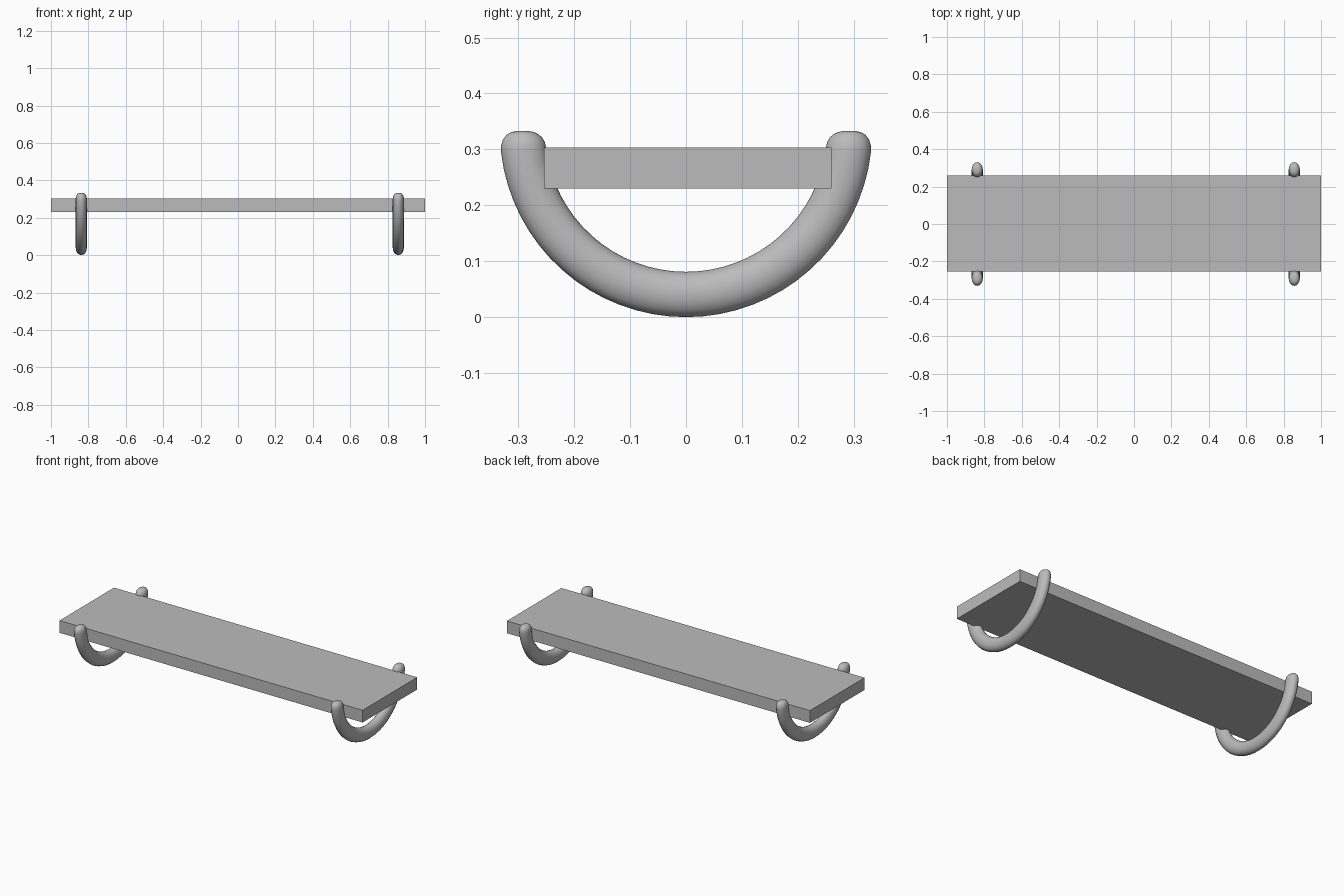
import bpy, bmesh
from math import sin, cos, pi

if "Cube" in bpy.data.objects:
    bpy.data.objects.remove(bpy.data.objects["Cube"])

grey = bpy.data.materials.new("plain grey")
grey.diffuse_color = (0.5, 0.5, 0.5, 1)
grey.use_nodes = True
grey.node_tree.nodes["Principled BSDF"].inputs["Base Color"].default_value = grey.diffuse_color


def finish(bm, name):
    bmesh.ops.recalc_face_normals(bm, faces=bm.faces[:])
    mesh = bpy.data.meshes.new(name)
    bm.to_mesh(mesh)
    bm.free()
    mesh.materials.append(grey)
    obj = bpy.data.objects.new(name, mesh)
    bpy.context.collection.objects.link(obj)
    return obj


# flat shelf board
bm = bmesh.new()
bmesh.ops.create_cube(bm, size=1)
bmesh.ops.scale(bm, vec=(2.0, 0.514, 0.073), verts=bm.verts)
bmesh.ops.translate(bm, vec=(0, 0.003, 0.2665), verts=bm.verts)
finish(bm, "shelf_board")

# half-ring supports: oval tube swept along a half circle, domed ends
R, CZ, RAD, WID, SIDES = 0.2925, 0.333, 0.0405, 0.03, 16
DOME = 0.115  # angle taken up by each rounded end


def support(name, x):
    dome = [(DOME * (1 - sin(a)), cos(a) ** 0.65)
            for a in [pi / 2 * k / 6 for k in (5.85, 5.4, 4.6, 3.6, 2.4, 1.2)]]
    n = 32
    body = [(DOME + (pi - 2 * DOME) * i / n, 1.0) for i in range(n + 1)]
    path = dome + body + [(pi - t, s) for t, s in reversed(dome)]
    bm = bmesh.new()
    rings = []
    for t, s in path:
        ring = []
        for k in range(SIDES):
            a = 2 * pi * k / SIDES
            r = R + RAD * s * cos(a)
            ring.append(bm.verts.new((x + WID * s * sin(a), -r * cos(t), CZ - r * sin(t))))
        rings.append(ring)
    for a, b in zip(rings, rings[1:]):
        for k in range(SIDES):
            j = (k + 1) % SIDES
            bm.faces.new((a[k], a[j], b[j], b[k]))
    bm.faces.new(rings[0])
    bm.faces.new(rings[-1])
    for f in bm.faces:
        f.smooth = True
    finish(bm, name)


support("left_support", -0.838)
support("right_support", 0.857)
